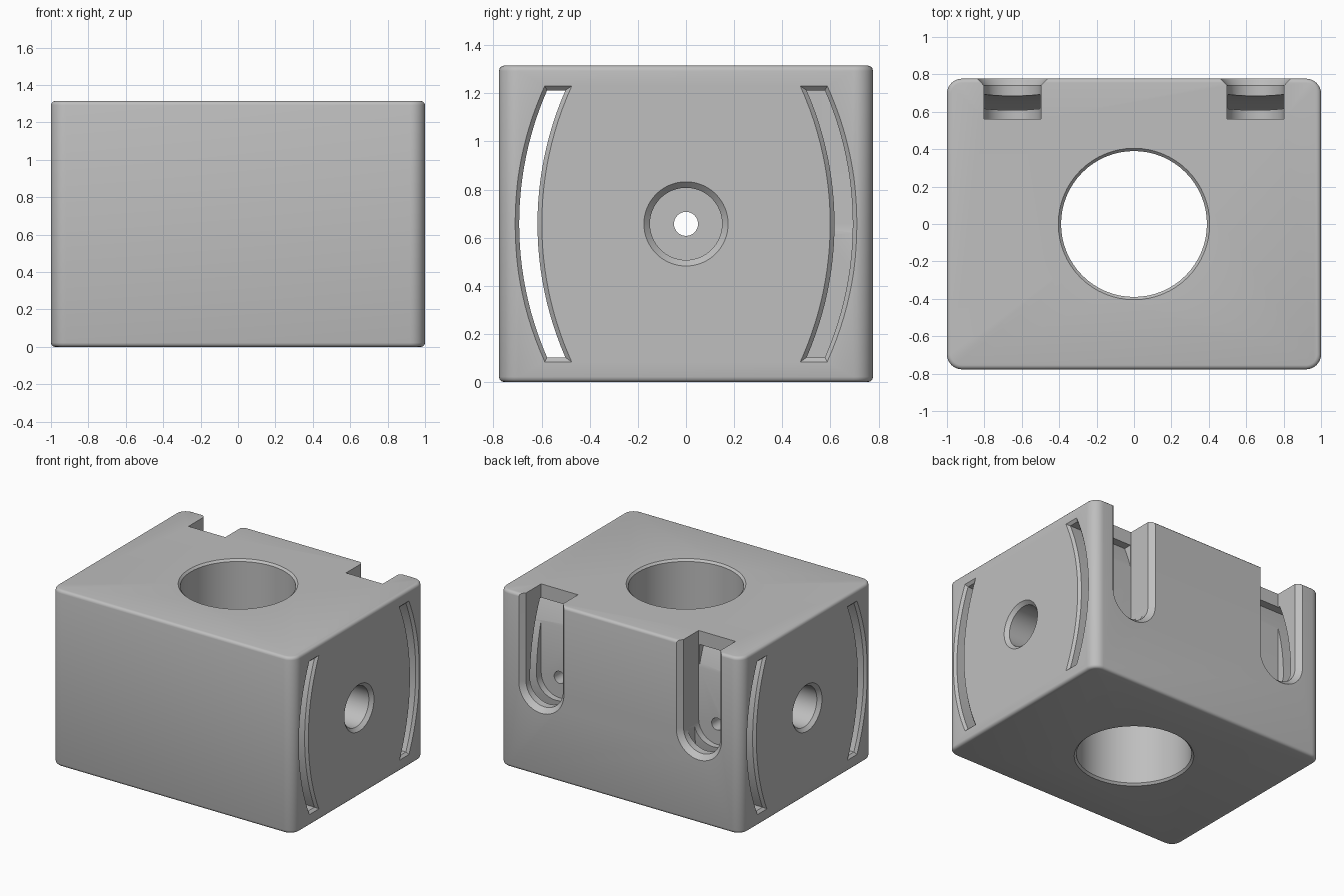
import bpy, bmesh, math
from mathutils import Vector

old = bpy.data.objects.get("Cube")
if old:
    bpy.data.objects.remove(old, do_unlink=True)

W, D, H = 1.0, 0.777, 1.315          # half width, half depth, full height
MID = H / 2
OVER = 0.02                          # how far cutters stick out of the block

grey = bpy.data.materials.new("plain grey")
grey.use_nodes = True
colour = (0.52, 0.52, 0.52, 1)
grey.diffuse_color = colour
grey.node_tree.nodes["Principled BSDF"].inputs["Base Color"].default_value = colour


def loft(name, rings):
    """Closed solid through a list of equally long point rings."""
    bm = bmesh.new()
    loops = [[bm.verts.new(p) for p in ring] for ring in rings]
    for a, b in zip(loops, loops[1:]):
        for i in range(len(a)):
            j = (i + 1) % len(a)
            bm.faces.new((a[i], a[j], b[j], b[i]))
    bm.faces.new(loops[0])
    bm.faces.new(loops[-1])
    bmesh.ops.recalc_face_normals(bm, faces=bm.faces)
    mesh = bpy.data.meshes.new(name)
    bm.to_mesh(mesh)
    bm.free()
    mesh.materials.append(grey)
    obj = bpy.data.objects.new(name, mesh)
    bpy.context.collection.objects.link(obj)
    return obj


def rounded_rect(inset, z, radius=0.08, steps=8):
    pts = []
    for k, (sx, sy) in enumerate(((1, 1), (-1, 1), (-1, -1), (1, -1))):
        for i in range(steps + 1):
            a = math.pi / 2 * (k + i / steps)
            r = radius - inset
            pts.append((sx * (W - radius) + r * math.cos(a),
                        sy * (D - radius) + r * math.sin(a), z))
    return pts


def circle(centre, axis, radius, n=64):
    turn = Vector(axis).to_track_quat('Z', 'Y')
    return [Vector(centre) + turn @ Vector((radius * math.cos(math.tau * i / n),
                                            radius * math.sin(math.tau * i / n), 0))
            for i in range(n)]


def arc_slot(x, side, grow):
    """Bowed slot outline at a given x; grow widens it for the chamfer."""
    half, radius, steps = 0.555 + grow, 1.385, 24

    def bowed(mid_y, zs):
        return [(x, side * (mid_y - radius + math.sqrt(radius ** 2 - z * z)), MID + z) for z in zs]
    zs = [-half + 2 * half * i / steps for i in range(steps + 1)]
    return bowed(0.693 + grow, zs) + bowed(0.617 - grow, zs[::-1])


def pocket(x, y, half):
    """U outline, open at the top of the block."""
    arch = [(x + half * math.cos(a), y, MID + half * math.sin(a))
            for a in (math.pi * (1 + i / 24) for i in range(25))]
    return arch + [(x + half, y, H + 0.1), (x - half, y, H + 0.1)]


# Block with rounded uprights and a narrow rounded rim, top and bottom
rim = 0.022
profile = [(rim * (1 - math.sin(a)), rim * (1 - math.cos(a)))
           for a in (math.pi / 2 * i / 3 for i in range(4))]
block = loft("block", [rounded_rect(i, z) for i, z in profile] +
             [rounded_rect(i, H - z) for i, z in profile[::-1]])

cutters = []

# Vertical bore with chamfered mouths
c = 0.015
cutters.append(loft("bore_cutter", [circle((0, 0, z), (0, 0, 1), r) for z, r in (
    (-OVER, 0.39 + c + OVER), (c, 0.39), (H - c, 0.39), (H + OVER, 0.39 + c + OVER))]))

# Narrow cross hole through both sides
cutters.append(loft("cross_hole_cutter", [circle((x, 0, MID), (1, 0, 0), 0.05, 32)
                                          for x in (-0.7, 0.7)]))

# Front bowed slot runs right through, chamfered at both ends
c = 0.018
ends = ((W + OVER, c + OVER), (W - c, 0))
cutters.append(loft("front_slot_cutter", [arc_slot(x, -1, g) for x, g in ends] +
                    [arc_slot(-x, -1, g) for x, g in ends[::-1]]))

for s in (-1, 1):
    # Counterbored side hole
    cutters.append(loft("side_hole_cutter", [circle((s * x, 0, MID), (1, 0, 0), r) for x, r in (
        (W + OVER, 0.175 + OVER), (W - 0.025, 0.15), (0.55, 0.15))]))
    # Back bowed slot ends at the inner wall of the pocket
    cutters.append(loft("back_slot_cutter", [arc_slot(s * x, 1, g) for x, g in
                                             ends + ((0.503, 0),)]))
    # Back pocket with flared mouth
    cutters.append(loft("pocket_cutter", [pocket(s * 0.65, y, h) for y, h in (
        (0.562, 0.152), (0.74, 0.152), (D + OVER, 0.185 + OVER))]))
    # Small hole from the pocket into the side hole
    cutters.append(loft("pin_hole_cutter", [circle((s * 0.65, y, MID), (0, 1, 0), 0.045, 32)
                                            for y in (0.05, 0.65)]))

# Cut everything out of the block
bpy.context.view_layer.objects.active = block
block.select_set(True)
for cutter in cutters:
    mod = block.modifiers.new("cut", 'BOOLEAN')
    mod.operation = 'DIFFERENCE'
    mod.solver = 'EXACT'
    mod.object = cutter
    bpy.ops.object.modifier_apply(modifier=mod.name)
    bpy.data.objects.remove(cutter, do_unlink=True)

bpy.ops.object.shade_smooth_by_angle(angle=math.radians(32))
